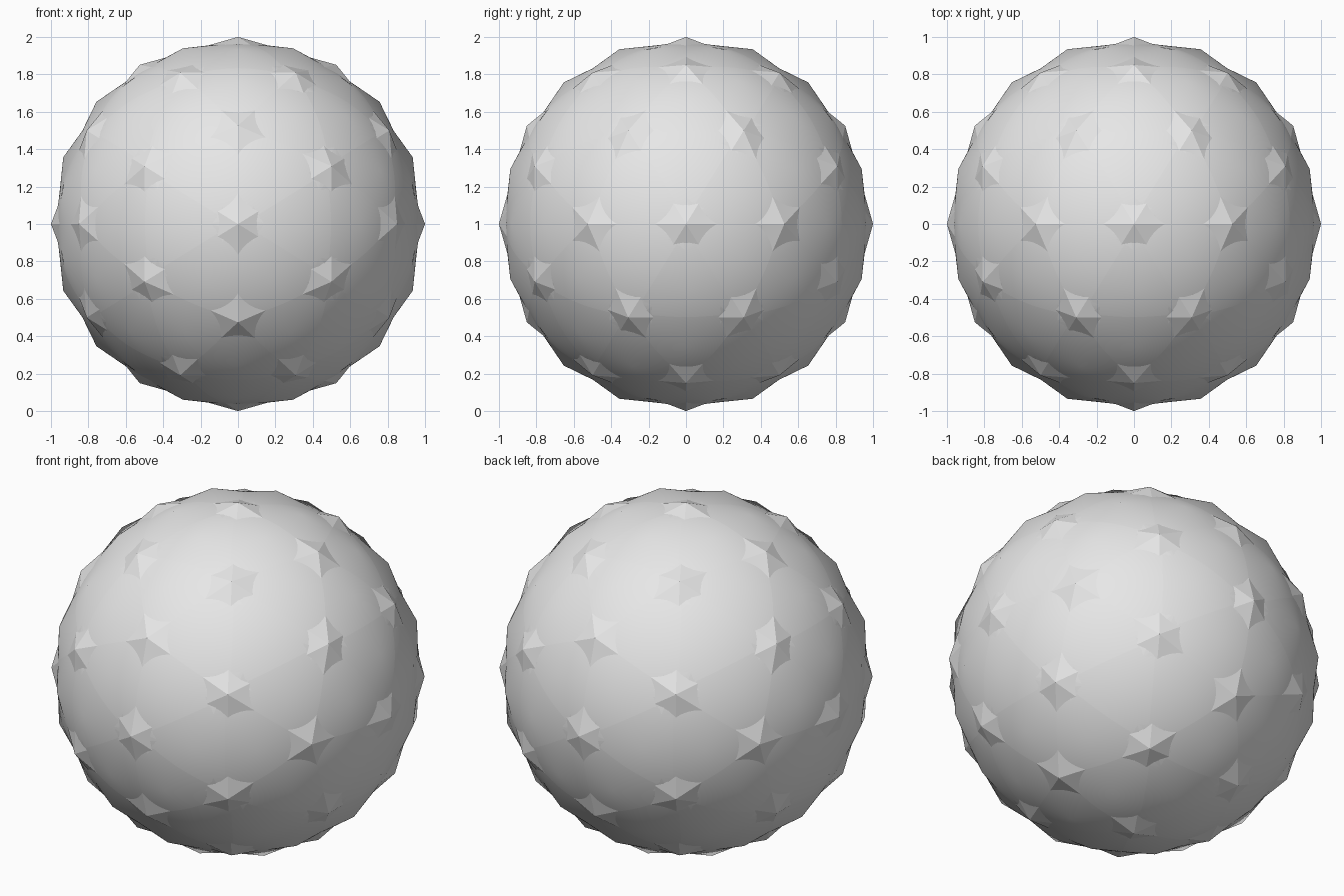
import bpy, bmesh, math
from mathutils import Vector

cube = bpy.data.objects.get("Cube")
if cube:
    bpy.data.objects.remove(cube, do_unlink=True)

CENTRE = Vector((0, 0, 1))
SLOPE = 0.265      # cone drop per unit of radius
DEPTH = 0.075      # cone height, its rim sinks into the core
SIDES = 72

grey = bpy.data.materials.new("light_grey")
grey.use_nodes = True
grey.diffuse_color = (0.8, 0.8, 0.8, 1)
grey.node_tree.nodes["Principled BSDF"].inputs["Base Color"].default_value = (0.8, 0.8, 0.8, 1)


def hull(points):
    bm = bmesh.new()
    for p in points:
        bm.verts.new(p)
    bmesh.ops.convex_hull(bm, input=bm.verts)
    bmesh.ops.recalc_face_normals(bm, faces=bm.faces)
    return bm


def make_object(name, bm, smooth):
    for f in bm.faces:
        f.smooth = smooth
    mesh = bpy.data.meshes.new(name)
    bm.to_mesh(mesh)
    bm.free()
    mesh.materials.append(grey)
    obj = bpy.data.objects.new(name, mesh)
    obj.location = CENTRE
    bpy.context.collection.objects.link(obj)
    return obj


# Icosahedron corners, from three golden rectangles
phi = (1 + math.sqrt(5)) / 2
corners = []
for a in (-1, 1):
    for b in (-phi, phi):
        corners += [Vector(p).normalized() for p in ((a, 0, b), (0, b, a), (b, a, 0))]

# Core: icosahedron split once, all corners on the unit sphere
ico = hull(corners)
middles = [(e.verts[0].co + e.verts[1].co).normalized() for e in ico.edges]
ico.free()
core = hull(corners + middles)
directions = [f.calc_center_median().normalized() for f in core.faces]
make_object("faceted_core", core, False)

# A wide shallow cone rising from every face, its tip on the unit sphere
cones = bmesh.new()
for axis in directions:
    u = axis.orthogonal().normalized()
    v = axis.cross(u)
    tip = cones.verts.new(axis)
    rim = []
    for i in range(SIDES):
        t = math.tau * i / SIDES
        rim.append(cones.verts.new(axis * (1 - DEPTH)
                                   + (u * math.cos(t) + v * math.sin(t)) * DEPTH / SLOPE))
    for i in range(SIDES):
        cones.faces.new((tip, rim[i], rim[(i + 1) % SIDES]))
make_object("shallow_cones", cones, True)
